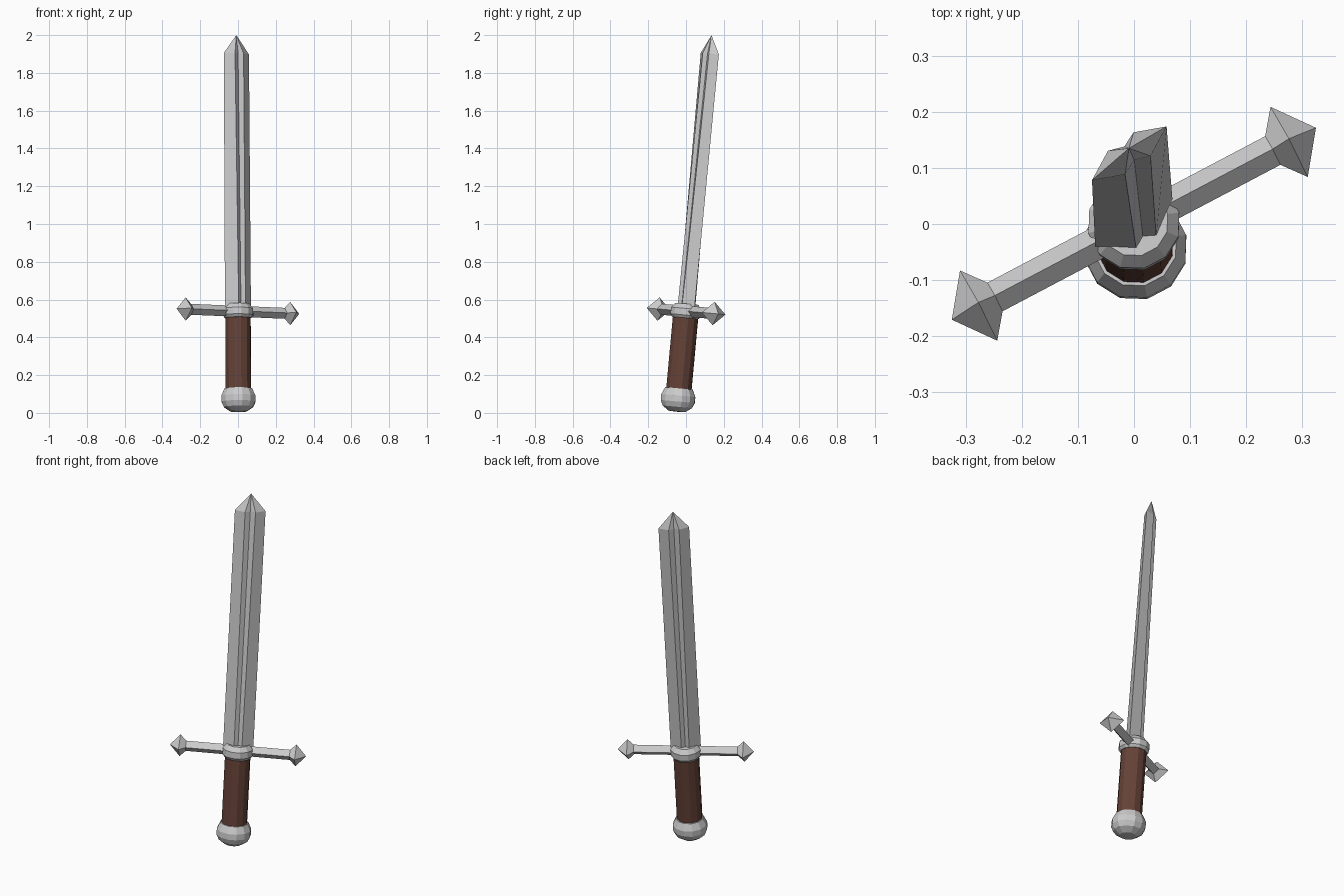
import bpy, bmesh
from math import sin, cos, pi, radians
from mathutils import Vector, Matrix

if "Cube" in bpy.data.objects:
    bpy.data.objects.remove(bpy.data.objects["Cube"])

# Sword frame: long axis leans back, guard is turned around it
AXIS = Vector((-0.006, 0.092, 1)).normalized()
SIDE = Vector((0.883, 0.469, 0))
SIDE = (SIDE - AXIS * SIDE.dot(AXIS)).normalized()
FRAME = Matrix((SIDE, AXIS.cross(SIDE), AXIS)).transposed().to_4x4()
FRAME.translation = (0.003, -0.049, 0)


def loft(name, rings):
    """Skin a list of equal rings (single-point rings become tips); cap open ends."""
    bm = bmesh.new()
    loops = [[bm.verts.new(p) for p in ring] for ring in rings]
    n = max(len(r) for r in loops)
    for a, b in zip(loops, loops[1:]):
        for i in range(n):
            j = (i + 1) % n
            quad = [a[i % len(a)], a[j % len(a)], b[j % len(b)], b[i % len(b)]]
            bm.faces.new(list(dict.fromkeys(quad)))
    for end in (loops[0], loops[-1]):
        if len(end) > 2:
            bm.faces.new(end)
    bmesh.ops.recalc_face_normals(bm, faces=bm.faces)
    bm.transform(FRAME)
    mesh = bpy.data.meshes.new(name)
    bm.to_mesh(mesh)
    bm.free()
    obj = bpy.data.objects.new(name, mesh)
    bpy.context.collection.objects.link(obj)
    return obj


def lathe(name, profile, sides=12):
    """Low-poly turned part from (radius, height) pairs."""
    rings = []
    for r, z in profile:
        count = sides if r else 1
        rings.append([(r * cos(2 * pi * (i + 0.5) / sides),
                       r * sin(2 * pi * (i + 0.5) / sides), z) for i in range(count)])
    return loft(name, rings)


def blade_ring(z, half_width, thick, ridge, groove, turn):
    """Double-edged section with a V groove on each face."""
    half = [(half_width, 0), (ridge, thick), (0, thick - groove), (-ridge, thick)]
    pts = half + [(-x, -y) for x, y in half]
    rot = Matrix.Rotation(radians(turn), 3, 'Z')
    return [rot @ Vector((x, y, z)) for x, y in pts]


# Pommel
lathe("pommel", [(0, 0.006), (0.045, 0.008), (0.08, 0.032), (0.093, 0.06),
                 (0.093, 0.092), (0.075, 0.13), (0, 0.13)])

# Grip
grip = lathe("grip", [(0.069, 0.12), (0.069, 0.515)])
leather = bpy.data.materials.new("brown_leather")
leather.diffuse_color = (0.13, 0.055, 0.038, 1)
leather.use_nodes = True
leather.node_tree.nodes["Principled BSDF"].inputs["Base Color"].default_value = leather.diffuse_color
grip.data.materials.append(leather)

# Guard collar
lathe("guard_collar", [(0.072, 0.505), (0.083, 0.52), (0.083, 0.555), (0.062, 0.58)])

# Crossguard: diamond bar with pointed finials at both ends
half = [(0.28, 0.029, 0.029), (0.313, 0.071, 0.062), (0.367, 0, 0)]
stations = [(-x, w, h) for x, w, h in reversed(half)] + half
loft("crossguard", [[(x, w, 0.54), (x, 0, 0.54 + h), (x, -w, 0.54), (x, 0, 0.54 - h)]
                    if w else [(x, 0, 0.54)] for x, w, h in stations])

# Blade
loft("blade", [blade_ring(0.55, 0.081, 0.042, 0.021, 0.011, 4),
               blade_ring(1.91, 0.082, 0.026, 0.028, 0.011, 8),
               [(0, 0, 2.008)]])
